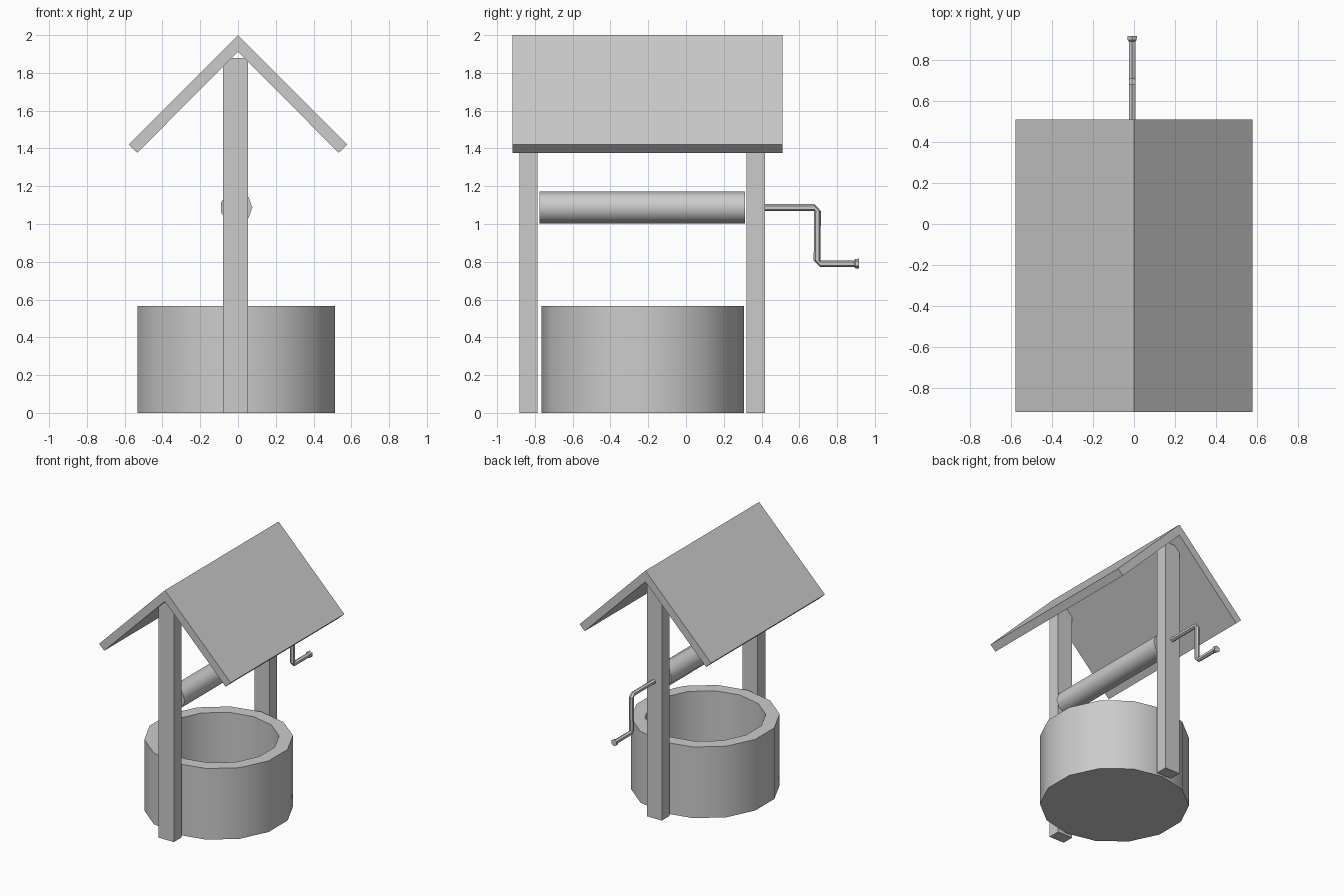
import bpy, bmesh
from math import radians, sin, cos, pi
from mathutils import Vector

if "Cube" in bpy.data.objects:
    bpy.data.objects.remove(bpy.data.objects["Cube"], do_unlink=True)

# One plain grey for the whole model
GREY = (0.6, 0.6, 0.6, 1.0)
grey = bpy.data.materials.new("plain_grey")
grey.use_nodes = True
grey.diffuse_color = GREY
grey.node_tree.nodes["Principled BSDF"].inputs["Base Color"].default_value = GREY

AXIS_X = -0.009


def finish(name, bm, smooth=None):
    """Turn a bmesh into an object, smooth below the given angle."""
    bmesh.ops.recalc_face_normals(bm, faces=bm.faces[:])
    mesh = bpy.data.meshes.new(name)
    bm.to_mesh(mesh)
    bm.free()
    mesh.materials.append(grey)
    obj = bpy.data.objects.new(name, mesh)
    bpy.context.collection.objects.link(obj)
    if smooth:
        mesh.shade_smooth()
        mesh.set_sharp_from_angle(angle=radians(smooth))
    return obj


def box(name, low, high):
    bm = bmesh.new()
    bmesh.ops.create_cube(bm, size=1)
    low, high = Vector(low), Vector(high)
    bmesh.ops.scale(bm, vec=high - low, verts=bm.verts)
    bmesh.ops.translate(bm, vec=(low + high) / 2, verts=bm.verts)
    return finish(name, bm)


def prism(name, outline, y0, y1):
    """Extrude an x-z outline along y."""
    bm = bmesh.new()
    face = bm.faces.new([bm.verts.new((x, y0, z)) for x, z in outline])
    ext = bmesh.ops.extrude_face_region(bm, geom=[face])
    moved = [v for v in ext["geom"] if isinstance(v, bmesh.types.BMVert)]
    bmesh.ops.translate(bm, vec=(0, y1 - y0, 0), verts=moved)
    return finish(name, bm)


def tube(name, stations, sides, phase=0.0, smooth=None):
    """Skin rings given as (y, z, heading in degrees, radius)."""
    bm = bmesh.new()
    rings = []
    for y, z, heading, r in stations:
        t = radians(heading)
        ring = []
        for i in range(sides):
            a = phase + 2 * pi * i / sides
            up = r * sin(a)
            ring.append(bm.verts.new((AXIS_X + r * cos(a), y - up * sin(t), z + up * cos(t))))
        rings.append(ring)
    for a, b in zip(rings, rings[1:]):
        for i in range(sides):
            j = (i + 1) % sides
            bm.faces.new((a[i], a[j], b[j], b[i]))
    bm.faces.new(rings[0])
    bm.faces.new(rings[-1])
    return finish(name, bm, smooth)


# Basin: fourteen-sided drum with a hollow sunk into its top
HEIGHT, RADIUS, SIDES = 0.565, 0.536, 14
bm = bmesh.new()
base = bm.faces.new([
    bm.verts.new((AXIS_X + RADIUS * sin(2 * pi * i / SIDES),
                  -0.23 + RADIUS * cos(2 * pi * i / SIDES), 0))
    for i in range(SIDES)])
drum = bmesh.ops.extrude_face_region(bm, geom=[base], use_keep_orig=True)
bmesh.ops.translate(bm, vec=(0, 0, HEIGHT),
                    verts=[v for v in drum["geom"] if isinstance(v, bmesh.types.BMVert)])
bmesh.ops.recalc_face_normals(bm, faces=bm.faces[:])
top = max(bm.faces, key=lambda f: f.calc_center_median().z)
bmesh.ops.inset_region(bm, faces=[top], thickness=0.1)
hollow = bmesh.ops.extrude_discrete_faces(bm, faces=[top])["faces"][0]
bmesh.ops.translate(bm, vec=(0, 0, 0.04 - HEIGHT), verts=hollow.verts)
finish("basin", bm, smooth=44)

# Posts
for name, y0, y1 in (("front_post", -0.882, -0.787), ("back_post", 0.321, 0.417)):
    box(name, (-0.079, y0, 0), (0.053, y1, 1.88))

# Gabled roof of two boards mitred at the ridge
half = [(0.578, 1.42), (0.533, 1.377)]
outline = [(0, 2.0)] + half + [(0, 1.912)] + [(-x, z) for x, z in reversed(half)]
prism("roof", outline, -0.918, 0.51)

# Winding roller
tube("roller", [(-0.776, 1.0875, 0, 0.085), (0.313, 1.0875, 0, 0.085)], 9, smooth=44)

# Crank with chamfered elbows and a flared end knob
R = 0.018
tube("crank", [
    (0.40, 1.087, 0, R), (0.680, 1.087, 0, R),
    (0.696, 1.069, -90, R), (0.694, 0.808, -90, R),
    (0.711, 0.790, 0, R), (0.890, 0.790, 0, R),
    (0.897, 0.790, 0, 0.025), (0.917, 0.790, 0, 0.027),
], 6, phase=pi / 2)
